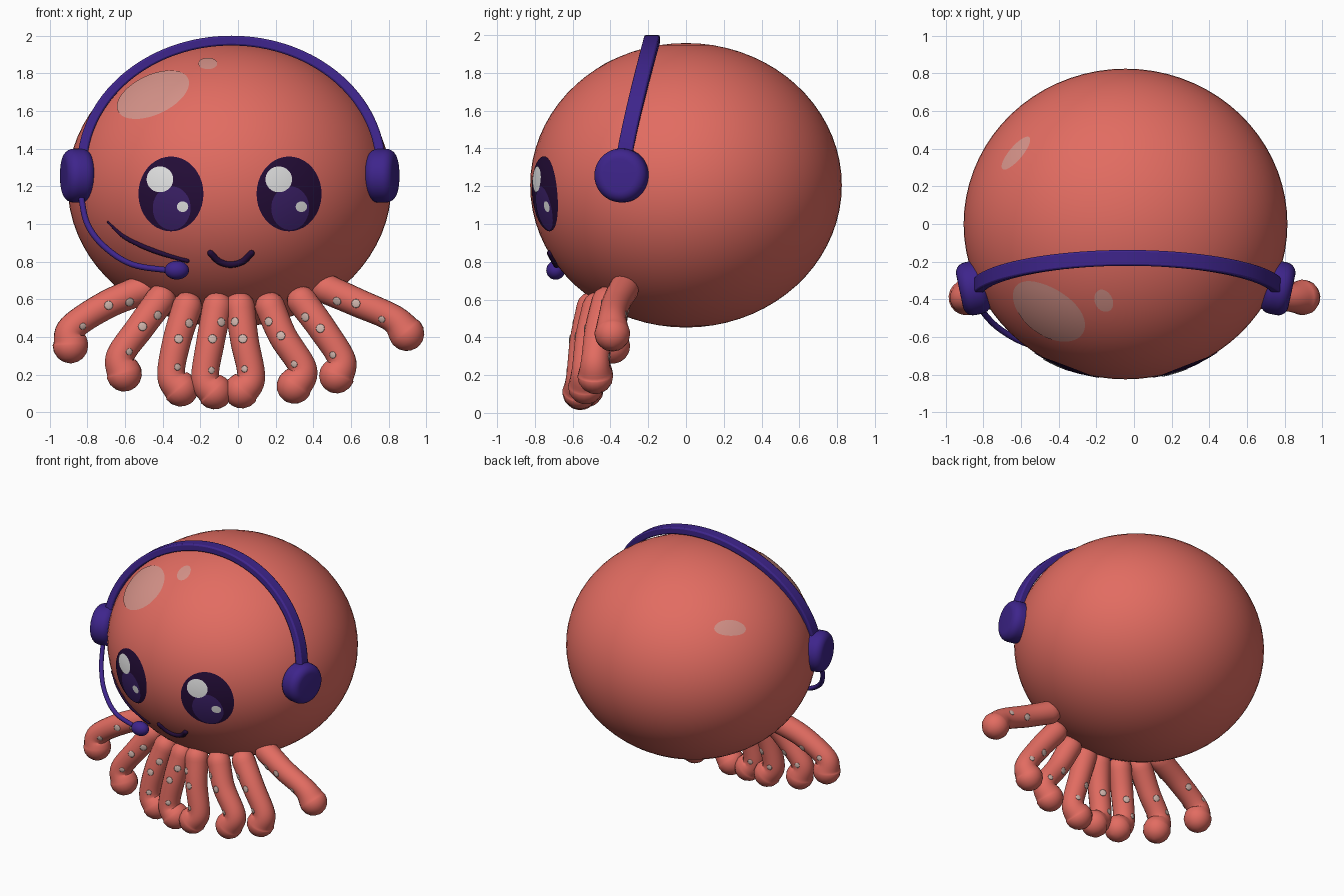
import bpy, bmesh, math
from mathutils import Vector, Matrix

cube = bpy.data.objects.get("Cube")
if cube:
    bpy.data.objects.remove(cube, do_unlink=True)


def material(name, rgb):
    m = bpy.data.materials.new(name)
    m.use_nodes = True
    m.diffuse_color = (*rgb, 1)
    m.node_tree.nodes["Principled BSDF"].inputs["Base Color"].default_value = (*rgb, 1)
    return m


CORAL = material("coral skin", (0.76, 0.15, 0.12))
VIOLET = material("violet plastic", (0.048, 0.018, 0.26))
DARK = material("dark plum", (0.018, 0.004, 0.04))
IRIS = material("iris purple", (0.045, 0.015, 0.14))
WHITE = material("eye white", (0.8, 0.8, 0.8))
SHINE = material("pale pink shine", (0.67, 0.29, 0.25))
SPOT = material("pale spot", (0.65, 0.48, 0.43))

HEAD = Vector((-0.045, 0, 1.205))
RADII = Vector((0.86, 0.825, 0.753))


def finish(name, bm, mat, angle=50):
    me = bpy.data.meshes.new(name)
    bm.to_mesh(me)
    bm.free()
    me.materials.append(mat)
    ob = bpy.data.objects.new(name, me)
    bpy.context.collection.objects.link(ob)
    bpy.ops.object.select_all(action="DESELECT")
    ob.select_set(True)
    bpy.context.view_layer.objects.active = ob
    bpy.ops.object.shade_smooth_by_angle(angle=math.radians(angle))
    return ob


def ball(name, centre, radii, mat, segs=24):
    bm = bmesh.new()
    bmesh.ops.create_uvsphere(bm, u_segments=segs, v_segments=segs // 2, radius=1,
                              matrix=Matrix.Translation(centre) @ Matrix.Diagonal((*radii, 1)))
    return finish(name, bm, mat, 180)


def on_head(a, b, axis=1, lift=0.0):
    """Point of the head's front (axis 1) or top (axis 2) above plane point a, b."""
    other = 3 - axis
    u, v = (a - HEAD.x) / RADII.x, (b - HEAD[other]) / RADII[other]
    p = Vector((u, 0, 0))
    p[other] = v
    p[axis] = math.sqrt(max(0, 1 - u * u - v * v)) * (-1 if axis == 1 else 1)
    return HEAD + (p * RADII) * (1 + lift)


def patch(name, a, b, ra, rb, mat, tilt=0, axis=1, lift=0.004, rings=8, segs=40):
    """Thin elliptical plate that follows the head."""
    bm = bmesh.new()
    c, s = math.cos(math.radians(tilt)), math.sin(math.radians(tilt))

    def vert(r, t):
        x, y = ra * r * math.cos(t), rb * r * math.sin(t)
        return bm.verts.new(on_head(a + x * c - y * s, b + x * s + y * c, axis, lift))

    centre = vert(0, 0)
    prev = None
    for k in range(1, rings + 1):
        ring = [vert(k / rings, math.tau * i / segs) for i in range(segs)]
        for i in range(segs):
            j = (i + 1) % segs
            if prev:
                bm.faces.new((prev[i], ring[i], ring[j], prev[j]))
            else:
                bm.faces.new((centre, ring[i], ring[j]))
        prev = ring
    return finish(name, bm, mat, 180)


def spline(pts, steps=8):
    """Catmull-Rom samples through tuples of any length."""
    pts = [Vector(p) for p in pts]
    pts = [2 * pts[0] - pts[1]] + pts + [2 * pts[-1] - pts[-2]]
    out = []
    for p, q, r, s in zip(pts, pts[1:], pts[2:], pts[3:]):
        for k in range(steps):
            t = k / steps
            out.append(0.5 * (2 * q + (r - p) * t + (2 * p - 5 * q + 4 * r - s) * t ** 2
                              + (3 * q - p - 3 * r + s) * t ** 3))
    return out + [pts[-2]]


def sweep(name, pts, mat, sides=20):
    """Round-ended tube through (x, y, z, radius) points; returns its samples."""
    path = [(p.xyz, p.w) for p in spline([Vector(p) for p in pts])]
    n = len(path)
    tangents = [(path[min(i + 1, n - 1)][0] - path[max(i - 1, 0)][0]).normalized() for i in range(n)]
    caps = [math.radians(d) for d in (85, 65, 45, 22)]
    rings = [(path[0][0] - tangents[0] * path[0][1] * math.sin(a), path[0][1] * math.cos(a), tangents[0])
             for a in caps]
    rings += [(p, r, t) for (p, r), t in zip(path, tangents)]
    rings += [(path[-1][0] + tangents[-1] * path[-1][1] * math.sin(a), path[-1][1] * math.cos(a), tangents[-1])
              for a in reversed(caps)]
    bm = bmesh.new()
    prev = None
    normal = tangents[0].orthogonal()
    for p, r, t in rings:
        normal = (normal - t * normal.dot(t)).normalized()
        side = t.cross(normal)
        ring = [bm.verts.new(p + r * (normal * math.cos(w) + side * math.sin(w)))
                for w in (math.tau * i / sides for i in range(sides))]
        if prev:
            for i in range(sides):
                j = (i + 1) % sides
                bm.faces.new((prev[i], prev[j], ring[j], ring[i]))
        else:
            bm.faces.new(ring[::-1])
        prev = ring
    bm.faces.new(prev)
    finish(name, bm, mat, 180)
    return [(p, r, t) for (p, r), t in zip(path, tangents)]


# Head and its soft reflections
ball("head", HEAD, RADII, CORAL, 72)
patch("large_shine", -0.45, 1.685, 0.205, 0.105, SHINE, 25)
patch("small_shine", -0.16, 1.85, 0.05, 0.03, SHINE)
patch("back_shine", -0.625, 0.375, 0.11, 0.035, SHINE, 50, axis=2)

# Eyes
for side, x in (("right", -0.355), ("left", 0.27)):
    patch(side + "_eye", x, 1.16, 0.172, 0.198, DARK)
    patch(side + "_iris", x + 0.005, 1.085, 0.1, 0.115, IRIS, lift=0.007)
    patch(side + "_large_glint", x - 0.056, 1.237, 0.07, 0.068, WHITE, lift=0.01)
    patch(side + "_small_glint", x + 0.063, 1.093, 0.03, 0.028, WHITE, lift=0.01)

# Smile and the painted streak beside the microphone
sweep("mouth", [(*on_head(x, z), 0.018) for x, z in
                ((-0.145, 0.845), (-0.1, 0.802), (-0.04, 0.785), (0.025, 0.802), (0.07, 0.845))], DARK, 12)
sweep("cheek_streak", [(*on_head(x, z), r) for x, z, r in
                       ((-0.69, 1.01, 0.006), (-0.6, 0.93, 0.012), (-0.45, 0.86, 0.014), (-0.27, 0.805, 0.012))],
      DARK, 10)

# Headband: flat strip swept over an arch that leans back towards the top
bm = bmesh.new()
prev = None
for k in range(65):
    w = math.pi * k / 64
    ring = []
    for thick, dy in ((0, -0.042), (0, 0.042), (0.052, 0.042), (0.052, -0.042)):
        z = 1.3 + (0.7 - thick) * math.sin(w)
        y = -0.335 + 0.155 * math.sin(w) ** 1.2 + dy
        ring.append(bm.verts.new((HEAD.x + 0.01 + (0.82 - thick) * math.cos(w), y, z)))
    if prev:
        for i in range(4):
            j = (i + 1) % 4
            bm.faces.new((prev[i], prev[j], ring[j], ring[i]))
    else:
        bm.faces.new(ring)
    prev = ring
bm.faces.new(prev)
bmesh.ops.recalc_face_normals(bm, faces=bm.faces)
band = finish("headband", bm, VIOLET)
bevel = band.modifiers.new("soft edges", "BEVEL")
bevel.width = 0.01
bevel.segments = 2

# Ear cups
for side, x, s in (("right", -0.853, -1), ("left", 0.765, 1)):
    bm = bmesh.new()
    turn = Matrix.Rotation(-s * math.radians(12), 4, "Z") @ Matrix.Rotation(math.pi / 2, 4, "Y")
    bmesh.ops.create_cone(bm, cap_ends=True, segments=40, radius1=0.143, radius2=0.143, depth=0.15,
                          matrix=Matrix.Translation((x, -0.34, 1.257)) @ turn)
    rims = [e for e in bm.edges if any(len(f.verts) > 4 for f in e.link_faces)]
    bmesh.ops.bevel(bm, geom=rims, offset=0.055, segments=6, profile=0.5, affect="EDGES")
    finish(side + "_ear_cup", bm, VIOLET)

# Microphone
sweep("microphone_boom", [(-0.835, -0.4, 1.15, 0.016), (-0.8, -0.47, 1.0, 0.016), (-0.71, -0.56, 0.88, 0.016),
                          (-0.56, -0.64, 0.785, 0.016), (-0.34, -0.69, 0.75, 0.016)], VIOLET, 12)
ball("microphone", (-0.325, -0.69, 0.755), (0.065, 0.05, 0.05), VIOLET)

# Tentacles: root, middle, elbow and curled tip as x, z; then root and tip depth
TENTACLES = [
    ((-0.5, 0.655), (-0.7, 0.57), (-0.88, 0.45), (-0.89, 0.355), -0.33, -0.39),
    ((-0.41, 0.6), (-0.52, 0.45), (-0.625, 0.3), (-0.605, 0.205), -0.42, -0.48),
    ((-0.27, 0.56), (-0.325, 0.38), (-0.355, 0.2), (-0.305, 0.125), -0.47, -0.53),
    ((-0.11, 0.56), (-0.145, 0.38), (-0.175, 0.18), (-0.125, 0.11), -0.5, -0.56),
    ((0.01, 0.56), (0.035, 0.38), (0.07, 0.19), (0.02, 0.115), -0.5, -0.56),
    ((0.17, 0.56), (0.24, 0.4), (0.345, 0.23), (0.3, 0.14), -0.47, -0.53),
    ((0.34, 0.59), (0.45, 0.44), (0.55, 0.28), (0.525, 0.195), -0.42, -0.48),
    ((0.47, 0.655), (0.64, 0.58), (0.82, 0.5), (0.895, 0.42), -0.33, -0.39),
]
for n, (root, mid, elbow, tip, y0, y1) in enumerate(TENTACLES, 1):
    ym = (y0 + y1) / 2
    path = sweep(f"tentacle_{n}", [(root[0], y0, root[1], 0.08), (mid[0], ym - 0.01, mid[1], 0.076),
                                   (elbow[0], y1, elbow[1], 0.075), (tip[0], y1, tip[1], 0.095)], CORAL)
    # Pale spots zigzag down the front, with a few behind
    bm = bmesh.new()
    inward = 1 if n <= 4 else -1
    for at, swing, front in ((4, 0.5, 1), (8, 0.1, 1), (14, 0.45, 1), (10, 0.4, -1), (15, -0.2, -1)):
        p, r, t = path[at]
        face = Vector((0, -front, 0))
        face = (face - t * face.dot(t)).normalized()
        across = t.cross(face)
        across *= inward if across.x > 0 else -inward
        out = face * math.cos(swing) + across * math.sin(swing)
        size = 0.024 if at < 12 else 0.019
        place = Matrix.Translation(p + out * r) @ out.to_track_quat("Z", "Y").to_matrix().to_4x4()
        bmesh.ops.create_uvsphere(bm, u_segments=12, v_segments=6, radius=1,
                                  matrix=place @ Matrix.Diagonal((size, size, 0.004, 1)))
    finish(f"tentacle_{n}_spots", bm, SPOT, 180)
